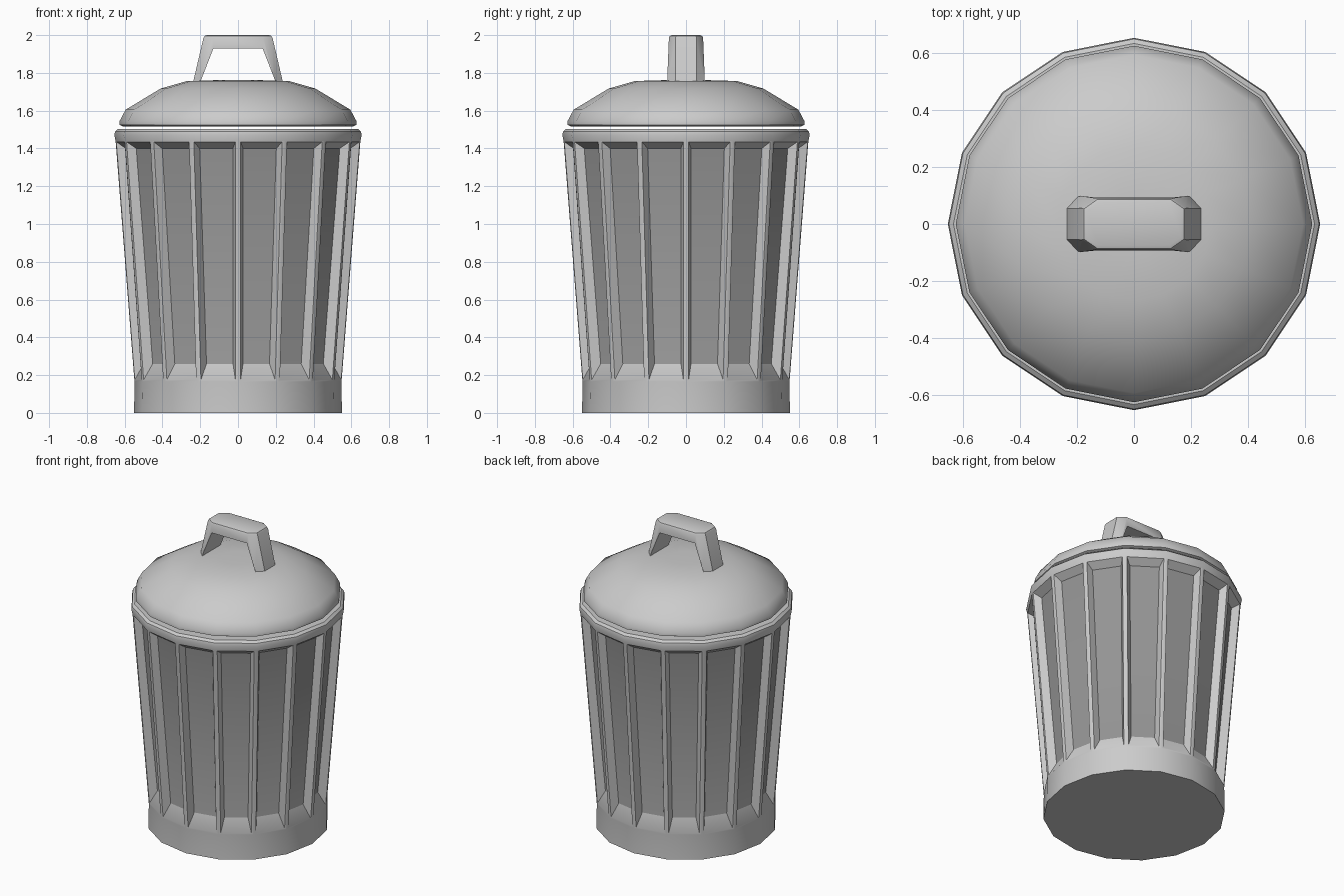
import bpy, bmesh, math

if "Cube" in bpy.data.objects:
    bpy.data.objects.remove(bpy.data.objects["Cube"])

SIDES = 16


def finish(bm, name, angle=35):
    bmesh.ops.recalc_face_normals(bm, faces=bm.faces[:])
    me = bpy.data.meshes.new(name)
    bm.to_mesh(me)
    bm.free()
    ob = bpy.data.objects.new(name, me)
    bpy.context.collection.objects.link(ob)
    smooth(ob, angle)
    return ob


def smooth(ob, angle=35):
    bpy.ops.object.select_all(action='DESELECT')
    ob.select_set(True)
    bpy.context.view_layer.objects.active = ob
    bpy.ops.object.shade_smooth_by_angle(angle=math.radians(angle))


def lathe(profile):
    """Closed 16-sided solid from (radius, z) points; returns bmesh and bands of faces."""
    bm = bmesh.new()
    rings = []
    for r, z in profile:
        rings.append([bm.verts.new((r * math.cos(i * math.tau / SIDES),
                                    r * math.sin(i * math.tau / SIDES), z))
                      for i in range(SIDES)])
    bands = []
    for a, b in zip(rings, rings[1:]):
        bands.append([bm.faces.new((a[i], a[(i + 1) % SIDES], b[(i + 1) % SIDES], b[i]))
                      for i in range(SIDES)])
    bm.faces.new(rings[0][::-1])
    bm.faces.new(rings[-1])
    bm.normal_update()
    return bm, bands


def hull(points):
    bm = bmesh.new()
    for p in points:
        bm.verts.new(p)
    bmesh.ops.convex_hull(bm, input=bm.verts[:])
    bmesh.ops.dissolve_limit(bm, angle_limit=0.02, verts=bm.verts[:], edges=bm.edges[:])
    return bm


def set_heights(faces, low, high):
    for f in faces:
        for v in f.verts:
            v.co.z = low if v.co.z < 0.8 else high


# Can body: base band, tapered wall, rounded rim
bm, bands = lathe([(0.55, 0), (0.548, 0.165), (0.648, 1.44), (0.655, 1.47),
                   (0.651, 1.49), (0.635, 1.503)])

# Sunken dark panels between the ribs
panels = bands[1]
bmesh.ops.inset_individual(bm, faces=panels, thickness=0.014, use_even_offset=True)
set_heights(panels, 0.175, 1.435)
bm.normal_update()
bmesh.ops.inset_individual(bm, faces=panels, thickness=0.022, depth=-0.045,
                           use_even_offset=True)
set_heights(panels, 0.26, 1.40)
for f in panels:
    f.material_index = 1
body = finish(bm, "can_body")
dark = bpy.data.materials.new("dark_grey")
dark.diffuse_color = (0.3, 0.3, 0.3, 1)
dark.use_nodes = True
dark.node_tree.nodes["Principled BSDF"].inputs["Base Color"].default_value = dark.diffuse_color
body.data.materials.append(None)
body.data.materials.append(dark)

# Domed lid floating just above the rim
bm, _ = lathe([(0.61, 1.517), (0.627, 1.525), (0.627, 1.545), (0.595, 1.605),
               (0.41, 1.717), (0.27, 1.757), (0.10, 1.762)])
finish(bm, "lid", 40)

# Handle: chamfered tapered block with a tapered opening
pts = []
for sx in (-1, 1):
    for sy in (-1, 1):
        pts += [(sx * 0.18, sy * 0.055, 2.0), (sx * 0.13, sy * 0.09, 2.0),
                (sx * 0.238, sy * 0.055, 1.75), (sx * 0.195, sy * 0.10, 1.75)]
bm = hull(pts)
top = [e for e in bm.edges if all(v.co.z > 1.9 for v in e.verts)]
bmesh.ops.bevel(bm, geom=top, offset=0.015, segments=2, profile=0.5, affect='EDGES')
handle = finish(bm, "handle", 32)

cutter = finish(hull([(sx * x, y, z) for sx in (-1, 1) for y in (-0.3, 0.3)
                      for x, z in ((0.13, 1.93), (0.212, 1.72))]), "handle_cutter")
cutter.hide_render = True
mod = handle.modifiers.new("opening", 'BOOLEAN')
mod.object = cutter
mod.operation = 'DIFFERENCE'
mod.solver = 'EXACT'
bpy.context.view_layer.objects.active = handle
bpy.ops.object.modifier_move_to_index(modifier="opening", index=0)
bpy.ops.object.modifier_apply(modifier="opening")
bpy.data.objects.remove(cutter)
smooth(handle, 32)
